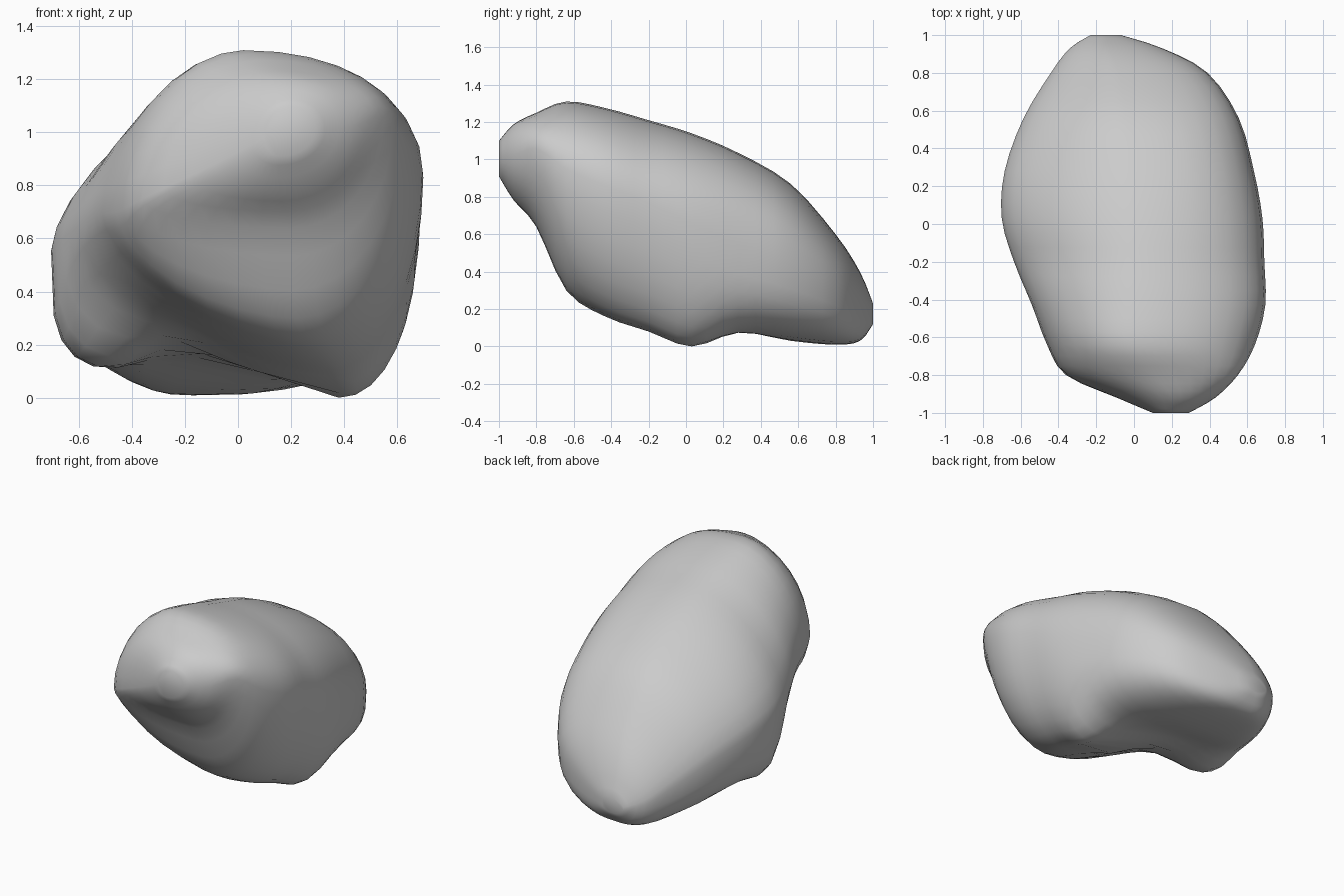
import bpy, bmesh, math

if "Cube" in bpy.data.objects:
    bpy.data.objects.remove(bpy.data.objects["Cube"])

# Cross-sections from front to back:
# y | left x,z | right x,z | top x,z | bottom x,z | lower-left roundness
SECTIONS = [
    (-1.00, 0.10, 0.98, 0.29, 1.01, 0.19, 1.10, 0.16, 0.91, 2.0),
    (-0.92, -0.09, 0.88, 0.43, 1.02, 0.20, 1.19, 0.15, 0.78, 2.0),
    (-0.80, -0.36, 0.75, 0.55, 1.06, 0.12, 1.25, 0.20, 0.64, 2.0),
    (-0.64, -0.46, 0.70, 0.64, 0.95, 0.02, 1.31, 0.22, 0.30, 1.7),
    (-0.43, -0.54, 0.69, 0.695, 0.86, 0.02, 1.275, 0.30, 0.16, 1.6),
    (-0.20, -0.635, 0.62, 0.69, 0.77, 0.02, 1.21, 0.36, 0.08, 2.0),
    (0.03, -0.70, 0.57, 0.68, 0.66, 0.01, 1.14, 0.38, 0.00, 4.0),
    (0.28, -0.685, 0.52, 0.635, 0.55, 0.00, 1.035, 0.20, 0.07, 4.0),
    (0.56, -0.585, 0.42, 0.555, 0.45, -0.04, 0.87, -0.06, 0.03, 3.2),
    (0.80, -0.44, 0.28, 0.39, 0.33, -0.08, 0.60, -0.17, 0.01, 2.8),
    (0.93, -0.34, 0.20, 0.15, 0.24, -0.13, 0.40, -0.17, 0.03, 2.3),
    (1.00, -0.23, 0.17, -0.07, 0.18, -0.14, 0.23, -0.15, 0.12, 2.0),
]
SIDES, STEPS = 32, 3


def blend(a, b, c, d, t):
    """Catmull-Rom value between b and c."""
    return b + 0.5 * t * (c - a + t * (2*a - 5*b + 4*c - d + t * (3*(b - c) + d - a)))


def ramp(y, y0, y1, n0, n1):
    """Roundness changing steadily between two positions."""
    return n0 + (n1 - n0) * min(max((y - y0) / (y1 - y0), 0), 1)


def ring(s):
    """Four quarter curves joining the left, top, right and bottom points."""
    y, xl, zl, xr, zr, xt, zt, xb, zb, n_low = s
    upper = ramp(y, -0.2, 0.3, 2.1, 2.4), ramp(y, -0.8, -0.2, 1.95, 1.6)
    lower = ramp(y, 0.0, 0.28, 2.0, 3.0), n_low
    pts = []
    for i in range(SIDES):
        a = 2 * math.pi * i / SIDES
        c, sn = math.cos(a), math.sin(a)
        sx, sz = (xr, zr) if c >= 0 else (xl, zl)
        ex, ez = (xt, zt) if sn >= 0 else (xb, zb)
        n = (upper if sn >= 0 else lower)[c < 0]
        u, v = abs(c) ** (2 / n), abs(sn) ** (2 / n)
        x, z = ex + (sx - ex) * u, sz + (ez - sz) * v
        if sn < 0:                            # hollow between the two feet
            z += 0.19 * v * math.exp(-((x + 0.2) / 0.25) ** 2 - (y / 0.25) ** 2)
        pts.append((x, y, z))
    return pts


# Refine the sections along the length
fine = []
last = len(SECTIONS) - 1
for i in range(last):
    quad = [SECTIONS[min(max(i + k, 0), last)] for k in (-1, 0, 1, 2)]
    for j in range(STEPS):
        fine.append([blend(*vals, j / STEPS) for vals in zip(*quad)])
fine.append(SECTIONS[-1])

# Skin the boulder
bm = bmesh.new()
rings = [[bm.verts.new(p) for p in ring(s)] for s in fine]
for r0, r1 in zip(rings, rings[1:]):
    for i in range(SIDES):
        k = (i + 1) % SIDES
        bm.faces.new((r0[i], r0[k], r1[k], r1[i]))
bm.faces.new(rings[0])
bm.faces.new(rings[-1])
bmesh.ops.recalc_face_normals(bm, faces=bm.faces)

# Settle exactly on the ground
low = min(v.co.z for v in bm.verts)
bmesh.ops.translate(bm, verts=bm.verts, vec=(0, 0, -low))
for f in bm.faces:
    f.smooth = True

mesh = bpy.data.meshes.new("boulder")
bm.to_mesh(mesh)
bm.free()
boulder = bpy.data.objects.new("boulder", mesh)
bpy.context.collection.objects.link(boulder)
